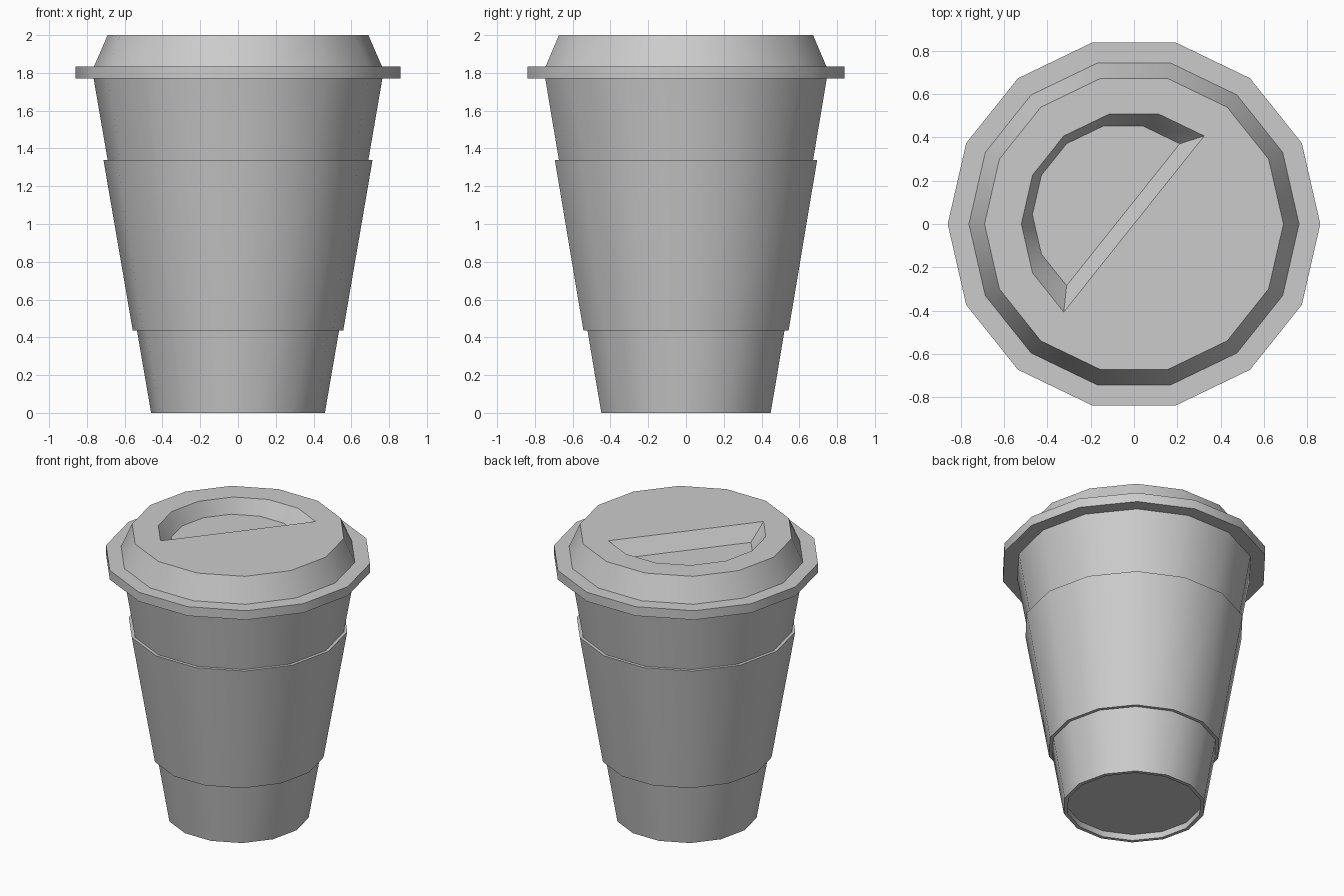
import bpy, bmesh, math

if "Cube" in bpy.data.objects:
    bpy.data.objects.remove(bpy.data.objects["Cube"])

SIDES = 14


def ring(bm, r, z, cx=0.0, cy=0.0):
    return [bm.verts.new((cx + r * math.cos(2 * math.pi * i / SIDES),
                          cy + r * math.sin(2 * math.pi * i / SIDES), z))
            for i in range(SIDES)]


def lathe(bm, profile, closed=False):
    """Skin rings of (radius, z); returns the list of rings."""
    rings = [ring(bm, r, z) for r, z in profile]
    pairs = list(zip(rings, rings[1:]))
    if closed:
        pairs.append((rings[-1], rings[0]))
    for a, b in pairs:
        for i in range(SIDES):
            j = (i + 1) % SIDES
            bm.faces.new((a[i], a[j], b[j], b[i]))
    return rings


def finish(bm, name):
    bmesh.ops.recalc_face_normals(bm, faces=bm.faces[:])
    mesh = bpy.data.meshes.new(name)
    bm.to_mesh(mesh)
    bm.free()
    obj = bpy.data.objects.new(name, mesh)
    bpy.context.collection.objects.link(obj)
    bpy.ops.object.select_all(action='DESELECT')
    obj.select_set(True)
    bpy.context.view_layer.objects.active = obj
    bpy.ops.object.shade_smooth_by_angle(angle=math.radians(30))
    return obj


# Cup: tapered wall, raised base with a foot rim, hollow inside
bm = bmesh.new()
rings = lathe(bm, [(0.438, 0.045), (0.435, 0), (0.46, 0), (0.766, 1.78),
                   (0.745, 1.78), (0.45, 0.065)])
bm.faces.new(rings[0])
bm.faces.new(rings[-1])
finish(bm, "cup")

# Sleeve: band wrapped around the cup
bm = bmesh.new()
lathe(bm, [(0.533, 0.435), (0.557, 0.435), (0.712, 1.338), (0.688, 1.338)], closed=True)
finish(bm, "sleeve")

# Lid: flange, sloped shoulder and top
bm = bmesh.new()
rim = lathe(bm, [(0.75, 1.77), (0.86, 1.77), (0.86, 1.835), (0.762, 1.835), (0.69, 2.0)])[-1]

# Half-round drinking recess, spanning ring corners 2 to 9
FIRST, LAST, DEPTH = 2, 9, 0.105
upper = ring(bm, 0.52, 2.0)
lower = ring(bm, 0.419, 2.0 - DEPTH, -0.05, 0.043)
arc = range(FIRST, LAST + 1)
for i in range(FIRST, LAST):
    bm.faces.new((rim[i], rim[i + 1], upper[i + 1], upper[i]))
    bm.faces.new((upper[i], upper[i + 1], lower[i + 1], lower[i]))
bm.faces.new((upper[LAST], upper[FIRST], lower[FIRST], lower[LAST]))
bm.faces.new([lower[i] for i in arc])
rest = [rim[i % SIDES] for i in range(LAST, SIDES + FIRST + 1)]
bm.faces.new(rest + [upper[FIRST], upper[LAST]])
bmesh.ops.delete(bm, geom=[v for v in bm.verts if not v.link_faces], context='VERTS')
finish(bm, "lid")
